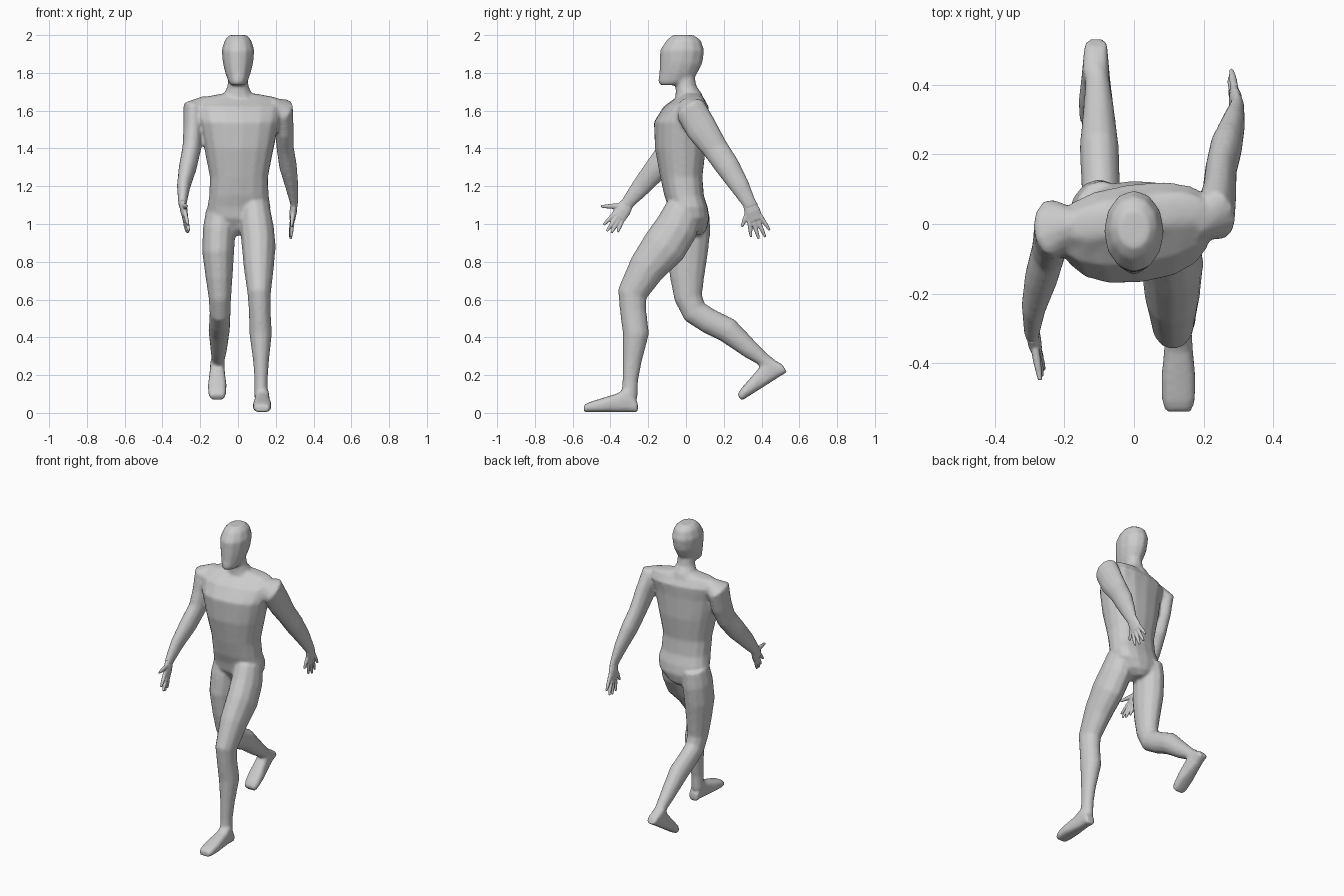
import bpy, bmesh, math
from mathutils import Vector, Matrix

if "Cube" in bpy.data.objects:
    bpy.data.objects.remove(bpy.data.objects["Cube"])

skin = bpy.data.materials.new("plain_grey")
skin.use_nodes = True
skin.diffuse_color = (0.6, 0.6, 0.6, 1)
skin.node_tree.nodes["Principled BSDF"].inputs["Base Color"].default_value = (0.6, 0.6, 0.6, 1)


def loft(name, rings, normal=None, twist=0, sides=12, power=1.0):
    """Skin through rings (x, y, z, half_width, half_depth), square to the path or to a fixed normal."""
    bm = bmesh.new()
    pts = [Vector(r[:3]) for r in rings]
    loops = []
    for i, ring in enumerate(rings):
        along = pts[min(i + 1, len(pts) - 1)] - pts[max(i - 1, 0)]
        t = (Vector(normal) if normal else along).normalized()
        u = Matrix.Rotation(math.radians(twist * i / len(rings)), 3, "Z") @ Vector((1, 0, 0))
        u = (u - t * u.dot(t)).normalized()
        v = t.cross(u)
        loop = []
        for k in range(sides):
            a = 2 * math.pi * k / sides
            c, s = math.cos(a), math.sin(a)
            c, s = (math.copysign(abs(q) ** power, q) for q in (c, s))
            loop.append(bm.verts.new(pts[i] + u * c * ring[3] + v * s * ring[4]))
        loops.append(loop)
    for a, b in zip(loops, loops[1:]):
        for k in range(sides):
            n = (k + 1) % sides
            bm.faces.new((a[k], a[n], b[n], b[k]))
    bm.faces.new(loops[0][::-1])
    bm.faces.new(loops[-1])
    bmesh.ops.recalc_face_normals(bm, faces=bm.faces)
    mesh = bpy.data.meshes.new(name)
    bm.to_mesh(mesh)
    bm.free()
    mesh.materials.append(skin)
    for p in mesh.polygons:
        p.use_smooth = True
    obj = bpy.data.objects.new(name, mesh)
    bpy.context.collection.objects.link(obj)
    return obj


def fuse(name, parts, voxel):
    """Blend overlapping parts into one continuous skin."""
    bpy.ops.object.select_all(action="DESELECT")
    for p in parts:
        p.select_set(True)
    body = bpy.context.view_layer.objects.active = parts[0]
    bpy.ops.object.join()
    body.name = name
    remesh = body.modifiers.new("blend", "REMESH")
    remesh.mode, remesh.voxel_size, remesh.use_smooth_shade = "VOXEL", voxel, True
    soften = body.modifiers.new("soften", "SMOOTH")
    soften.factor, soften.iterations = 0.5, 6
    return body


UP = (0, 0, 1)

# Head and neck
head = loft("head", [
    (0, -.09, 1.735, .035, .045), (0, -.06, 1.75, .05, .088), (0, -.04, 1.80, .068, .102),
    (0, -.027, 1.85, .08, .114), (0, -.02, 1.92, .087, .118), (0, -.012, 1.975, .07, .09),
    (0, -.015, 2.0, .045, .055)], UP)
neck = loft("neck", [
    (0, .02, 1.64, .12, .08), (0, .015, 1.69, .075, .07), (0, 0, 1.73, .056, .055),
    (0, -.005, 1.80, .05, .05)], UP)

# Torso, turned a little towards the trailing arm
torso = loft("torso", [
    (0, .03, .94, .03, .05), (0, .03, .97, .09, .08), (0, .02, 1.03, .16, .105),
    (.005, .01, 1.09, .168, .105), (.005, -.01, 1.15, .158, .105), (.005, -.025, 1.25, .155, .112),
    (.005, -.03, 1.40, .185, .135), (.005, -.03, 1.54, .215, .138), (.005, .0, 1.62, .235, .115),
    (.005, .02, 1.67, .20, .065), (.005, .02, 1.69, .09, .05)], UP, twist=11, sides=16, power=.85)

# Legs: planted leg in front, bent leg trailing
left_leg = loft("left_leg", [
    (.09, -.01, 1.08, .08, .10), (.10, -.05, .98, .09, .115), (.11, -.115, .88, .09, .12),
    (.11, -.205, .77, .08, .10), (.112, -.285, .63, .062, .08), (.115, -.28, .54, .058, .07),
    (.12, -.265, .42, .06, .07), (.122, -.285, .27, .042, .05), (.122, -.295, .17, .035, .042),
    (.122, -.30, .08, .036, .044)])
right_leg = loft("right_leg", [
    (-.09, .03, 1.07, .08, .095), (-.10, .02, .97, .087, .11), (-.105, .007, .85, .085, .11),
    (-.10, .006, .72, .072, .092), (-.096, .012, .61, .06, .075), (-.095, .045, .535, .056, .07),
    (-.096, .12, .487, .056, .068), (-.10, .22, .438, .057, .068), (-.102, .34, .335, .044, .05),
    (-.105, .405, .285, .036, .038), (-.108, .44, .25, .036, .044)])


def foot(name, heel, pitch):
    rows = ((0, .05, .033), (-.05, .14, .038), (-.11, .10, .042), (-.19, .075, .05), (-.255, .055, .048),
            (-.285, .04, .038))
    obj = loft(name, [(0, y, h / 2, w, h / 2) for y, h, w in rows], (0, 1, 0), power=.7)
    obj.data.transform(Matrix.Translation(heel) @ Matrix.Rotation(math.radians(pitch), 4, "X"))
    return obj


left_foot = foot("left_foot", (.128, -.255, .003), 0)
right_foot = foot("right_foot", (-.11, .535, .215), 32)

# Arms
left_arm = loft("left_arm", [
    (.17, .0, 1.62, .05, .05), (.235, .025, 1.605, .062, .085), (.245, .085, 1.50, .05, .085),
    (.25, .155, 1.40, .046, .07), (.265, .22, 1.305, .047, .066), (.285, .285, 1.20, .035, .053),
    (.297, .335, 1.11, .021, .038), (.296, .35, 1.08, .018, .04)])
right_arm = loft("right_arm", [
    (-.17, .0, 1.63, .05, .05), (-.235, -.01, 1.61, .06, .085), (-.238, -.035, 1.50, .052, .08),
    (-.245, -.075, 1.40, .05, .07), (-.266, -.15, 1.30, .048, .066), (-.288, -.235, 1.20, .036, .053),
    (-.294, -.31, 1.11, .023, .036), (-.29, -.325, 1.085, .018, .04)])


def hand(name, wrist, tips, thumb):
    """Flat palm with four spread fingers and a thumb."""
    wrist, thumb = Vector(wrist), Vector(thumb)
    tips = [Vector(t) for t in tips]
    mean = sum(tips, Vector()) / 4
    knuckle = wrist.lerp(mean, .52)
    parts = [loft(name, [(*wrist, .018, .036), (*wrist.lerp(knuckle, .5), .02, .044),
                         (*knuckle, .015, .042)], sides=10)]
    for tip in tips:
        base = knuckle + (tip - mean) * .62
        parts.append(loft("finger", [(*base.lerp(wrist, .3), .012, .012), (*base, .012, .013),
                                     (*base.lerp(tip, .6), .011, .011), (*tip, .007, .007)], sides=8))
    root = wrist.lerp(knuckle, .2)
    parts.append(loft("thumb", [(*root, .014, .018), (*root.lerp(thumb, .6), .012, .014),
                                (*thumb, .007, .008)], sides=8))
    return fuse(name, parts, .004)


hand("left_hand", (.297, .335, 1.11),
     [(.28, .443, .967), (.275, .42, .93), (.278, .385, .92), (.28, .345, .93)], (.283, .295, .985))
hand("right_hand", (-.294, -.31, 1.11),
     [(-.265, -.437, .995), (-.26, -.42, .962), (-.265, -.395, .953), (-.272, -.362, .957)],
     (-.27, -.45, 1.093))

# One continuous body
fuse("body", [torso, head, neck, left_leg, right_leg, left_arm, right_arm, left_foot, right_foot], .009)
